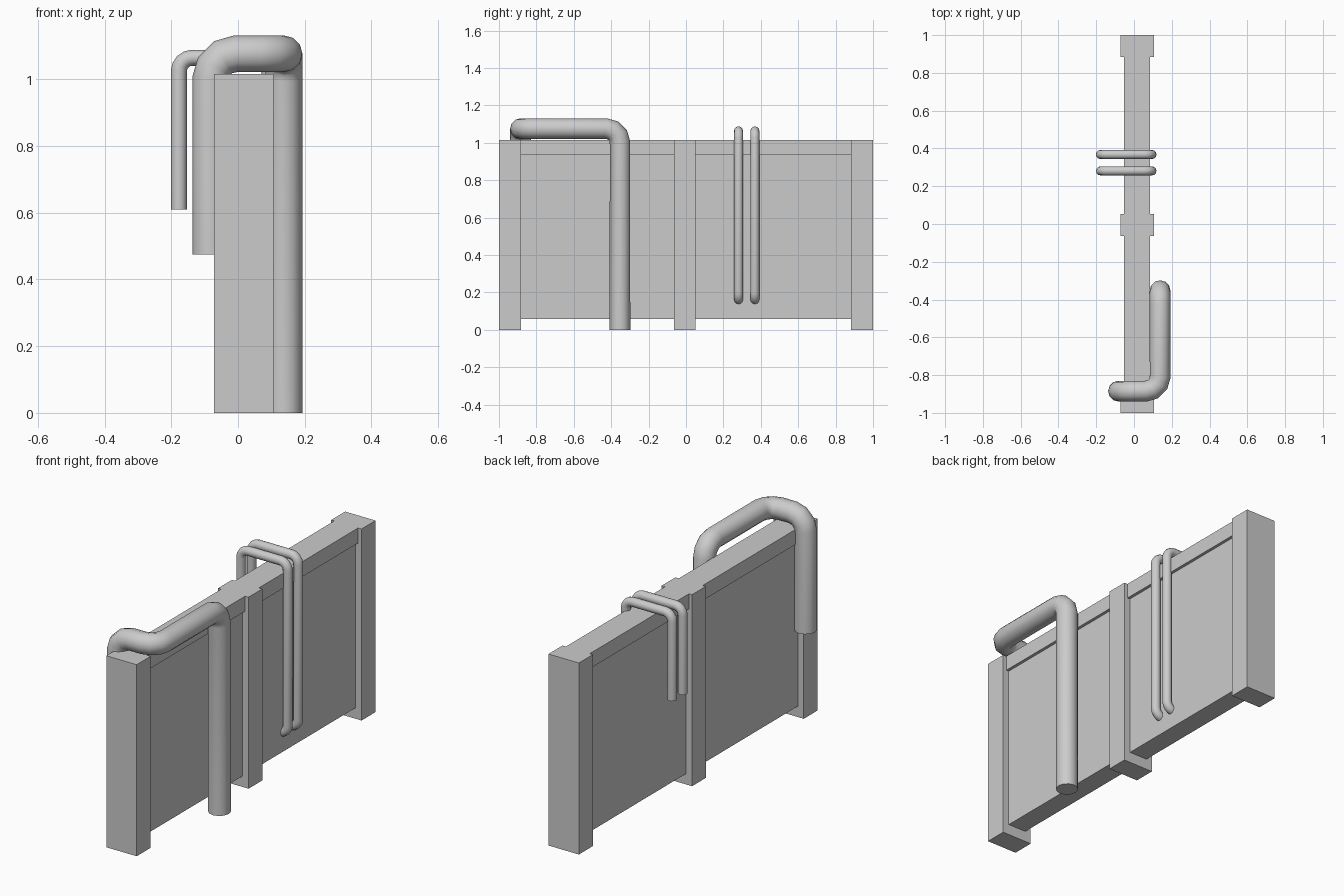
import bpy, math
from mathutils import Vector

if "Cube" in bpy.data.objects:
    bpy.data.objects.remove(bpy.data.objects["Cube"])


def box(name, x0, x1, y0, y1, z0, z1):
    bpy.ops.mesh.primitive_cube_add(size=1, location=((x0 + x1) / 2, (y0 + y1) / 2, (z0 + z1) / 2))
    ob = bpy.context.object
    ob.name = name
    ob.scale = (x1 - x0, y1 - y0, z1 - z0)
    bpy.ops.object.transform_apply(location=False, rotation=False, scale=True)
    return ob


def rounded_path(points, radius, steps):
    """Replace each inner right-angle corner with an arc."""
    pts = [Vector(p) for p in points]
    out = [pts[0]]
    for a, b, c in zip(pts, pts[1:], pts[2:]):
        u, v = (a - b).normalized(), (c - b).normalized()
        centre = b + (u + v) * radius
        for i in range(steps + 1):
            t = i / steps * math.pi / 2
            out.append(centre - v * radius * math.cos(t) - u * radius * math.sin(t))
    return out + [pts[-1]]


def pipe(name, points, thickness, bend, steps=4):
    path = rounded_path(points, bend, steps)
    cu = bpy.data.curves.new(name, 'CURVE')
    cu.dimensions = '3D'
    cu.bevel_depth = thickness
    cu.bevel_resolution = 4
    cu.use_fill_caps = True
    sp = cu.splines.new('POLY')
    sp.points.add(len(path) - 1)
    for p, co in zip(sp.points, path):
        p.co = (*co, 1)
    ob = bpy.data.objects.new(name, cu)
    bpy.context.collection.objects.link(ob)
    bpy.ops.object.select_all(action='DESELECT')
    ob.select_set(True)
    bpy.context.view_layer.objects.active = ob
    bpy.ops.object.convert(target='MESH')
    bpy.ops.object.shade_smooth_by_angle(angle=math.radians(50))


# Posts
posts = [("front_post", -1.0, -0.883), ("middle_post", -0.063, 0.052), ("back_post", 0.883, 1.0)]
for name, y0, y1 in posts:
    box(name, -0.072, 0.106, y0, y1, 0, 1.015)

# Recessed panels and top rails between the posts
for side, y0, y1 in (("front", -0.883, -0.063), ("back", 0.052, 0.883)):
    box(side + "_panel", -0.037, 0.070, y0, y1, 0.057, 0.935)
    box(side + "_top_rail", -0.054, 0.086, y0, y1, 0.935, 1.015)

# Thick pipe bent over the wall
pipe("thick_pipe", [(0.138, -0.353, 0), (0.138, -0.353, 1.076), (0.138, -0.885, 1.076),
                    (-0.082, -0.885, 1.076), (-0.082, -0.885, 0.475)], 0.055, 0.075, 3)

# Pair of thin pipes ending in the panel
for i, y in enumerate((0.281, 0.368)):
    pipe(f"thin_pipe_{i + 1}", [(-0.177, y, 0.61), (-0.177, y, 1.064), (0.095, y, 1.064),
                                (0.095, y, 0.159), (0.045, y, 0.159)], 0.024, 0.04)
